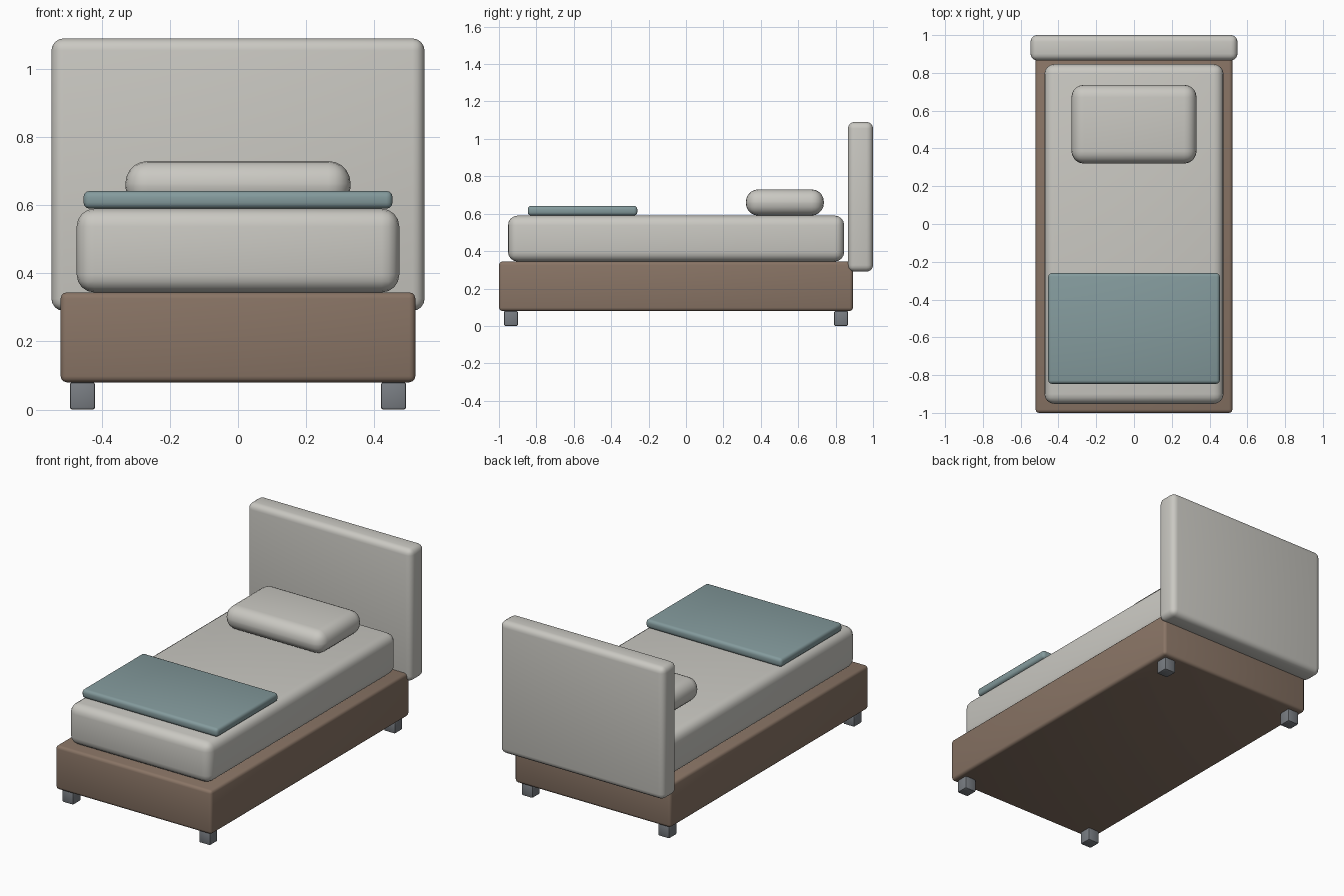
import bpy
import math

default = bpy.data.objects.get("Cube")
if default:
    bpy.data.objects.remove(default, do_unlink=True)


def make_material(name, rgb):
    mat = bpy.data.materials.new(name)
    mat.use_nodes = True
    color = (*rgb, 1.0)
    mat.diffuse_color = color
    mat.node_tree.nodes["Principled BSDF"].inputs["Base Color"].default_value = color
    return mat


fabric = make_material("warm_white_fabric", (0.59, 0.58, 0.54))
wood = make_material("brown_wood", (0.25, 0.175, 0.13))
teal = make_material("muted_teal", (0.23, 0.325, 0.335))
metal = make_material("grey_metal", (0.19, 0.205, 0.225))


def rounded_box(name, x, y, z, radius, segments, mat):
    """Box spanning the (min, max) ranges, with rounded edges."""
    spans = (x, y, z)
    bpy.ops.mesh.primitive_cube_add(size=1, location=[(a + b) / 2 for a, b in spans])
    obj = bpy.context.object
    obj.name = name
    obj.scale = [b - a for a, b in spans]
    bpy.ops.object.transform_apply(location=False, rotation=False, scale=True)
    bevel = obj.modifiers.new("rounded_edges", "BEVEL")
    bevel.width = radius
    bevel.segments = segments
    bpy.ops.object.modifier_apply(modifier=bevel.name)
    obj.data.materials.append(mat)
    bpy.ops.object.shade_smooth_by_angle(angle=math.radians(40))
    return obj


# Frame and headboard
rounded_box("bed_base", (-0.521, 0.521), (-1.0, 0.893), (0.08, 0.344), 0.018, 3, wood)
rounded_box("headboard", (-0.548, 0.548), (0.866, 1.0), (0.29, 1.09), 0.035, 4, fabric)

# Bedding
rounded_box("mattress", (-0.474, 0.474), (-0.952, 0.846), (0.344, 0.59), 0.052, 4, fabric)
rounded_box("pillow", (-0.331, 0.331), (0.32, 0.737), (0.59, 0.73), 0.066, 5, fabric)
rounded_box("folded_blanket", (-0.454, 0.454), (-0.846, -0.26), (0.59, 0.642), 0.018, 3, teal)

# Four block legs
for side, sx in (("left", 1), ("right", -1)):
    for end, y in (("front", -0.936), ("back", 0.829)):
        cx = sx * 0.457
        rounded_box(f"{end}_{side}_leg", (cx - 0.037, cx + 0.037),
                    (y - 0.037, y + 0.037), (0.0, 0.08), 0.007, 2, metal)
